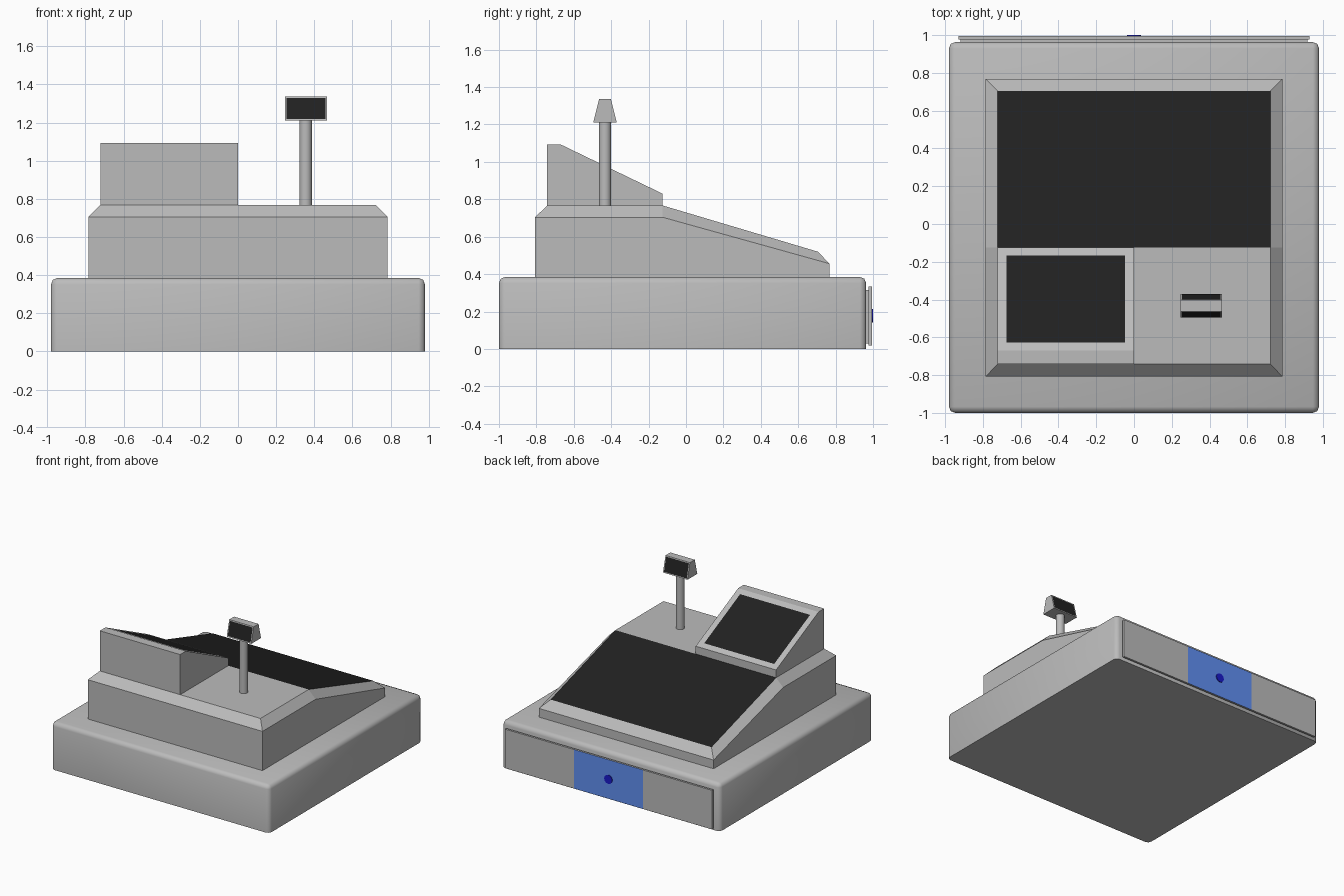
import bpy, bmesh, math

if "Cube" in bpy.data.objects:
    bpy.data.objects.remove(bpy.data.objects["Cube"])


def material(name, color):
    m = bpy.data.materials.new(name)
    m.diffuse_color = (*color, 1)
    m.use_nodes = True
    m.node_tree.nodes["Principled BSDF"].inputs["Base Color"].default_value = m.diffuse_color
    return m


GREY = material("grey", (0.5, 0.5, 0.5))
BLACK = material("black", (0.015, 0.015, 0.015))
BLUE = material("drawer_blue", (0.12, 0.28, 0.9))
DARK_BLUE = material("lock_blue", (0.01, 0.01, 0.6))


def finish(bm, name, *mats):
    bmesh.ops.recalc_face_normals(bm, faces=bm.faces)
    me = bpy.data.meshes.new(name)
    bm.to_mesh(me)
    bm.free()
    ob = bpy.data.objects.new(name, me)
    bpy.context.collection.objects.link(ob)
    for m in mats:
        me.materials.append(m)
    return ob


def smooth(ob, angle):
    bpy.ops.object.select_all(action='DESELECT')
    bpy.context.view_layer.objects.active = ob
    ob.select_set(True)
    bpy.ops.object.shade_smooth_by_angle(angle=math.radians(angle))


def prism(x0, x1, profile):
    """Extrude a (y, z) profile along x."""
    bm = bmesh.new()
    f = bm.faces.new([bm.verts.new((x0, y, z)) for y, z in profile])
    ext = bmesh.ops.extrude_face_region(bm, geom=[f])
    bmesh.ops.translate(bm, vec=(x1 - x0, 0, 0),
                        verts=[v for v in ext['geom'] if isinstance(v, bmesh.types.BMVert)])
    bmesh.ops.recalc_face_normals(bm, faces=bm.faces)
    return bm


def rect(y0, y1, z0, z1):
    return [(y0, z0), (y1, z0), (y1, z1), (y0, z1)]


def cylinder(name, mat, r, depth, sides, loc, rot=(0, 0, 0)):
    bpy.ops.mesh.primitive_cylinder_add(vertices=sides, radius=r, depth=depth,
                                        location=loc, rotation=rot)
    ob = bpy.context.object
    ob.name = name
    ob.data.materials.append(mat)
    smooth(ob, 50)
    return ob


# Base housing: all edges bevelled except the bottom ones
bm = prism(-0.98, 0.98, rect(-1, 0.963, 0, 0.385))
edges = [e for e in bm.edges if max(v.co.z for v in e.verts) > 0.1]
bmesh.ops.bevel(bm, geom=edges, offset=0.033, segments=2, profile=0.5, affect='EDGES')
smooth(finish(bm, "base_housing", GREY), 60)

# Keyboard body: stepped outline, chamfered inwards to a flat deck and sloped key panel
outer = [(-0.807, 0.704), (-0.125, 0.704), (0.767, 0.456)]
inner = [(-0.742, 0.767), (-0.125, 0.767), (0.705, 0.52)]
bm = bmesh.new()
sides = []
for s in (-1, 1):
    low = [bm.verts.new((s * 0.785, y, 0.38)) for y in (-0.807, 0.767)]
    rim = [bm.verts.new((s * 0.785, y, z)) for y, z in outer]
    top = [bm.verts.new((s * 0.722, y, z)) for y, z in inner]
    bm.faces.new([low[0], low[1], rim[2], rim[1], rim[0]])
    for i in (0, 1):
        bm.faces.new([rim[i], rim[i + 1], top[i + 1], top[i]])
    sides.append((low, rim, top))
(la, ra, ta), (lb, rb, tb) = sides
for i in (0, -1):
    bm.faces.new([la[i], lb[i], rb[i], ra[i]])
    bm.faces.new([ra[i], rb[i], tb[i], ta[i]])
bm.faces.new([la[0], la[1], lb[1], lb[0]])
bm.faces.new([ta[0], tb[0], tb[1], ta[1]])
bm.faces.new([ta[1], tb[1], tb[2], ta[2]]).material_index = 1
finish(bm, "keyboard_body", GREY, BLACK)

# Operator screen wedge with inset black display
bm = prism(-0.722, 0, [(-0.742, 0.767), (-0.742, 1.093), (-0.67, 1.093),
                       (-0.125, 0.83), (-0.125, 0.767)])
bm.normal_update()
slope = next(f for f in bm.faces if f.normal.y > 0.2 and f.normal.z > 0.2)
bmesh.ops.inset_individual(bm, faces=[slope], thickness=0.066)
slope.material_index = 1
finish(bm, "operator_screen", GREY, BLACK)

# Customer display: pole and two-sided tapered head
cylinder("display_pole", GREY, 0.033, 0.45, 16, (0.355, -0.433, 0.988))
bm = prism(0.246, 0.466, [(-0.496, 1.21), (-0.37, 1.21), (-0.402, 1.337), (-0.464, 1.337)])
bm.normal_update()
panels = [f for f in bm.faces if abs(f.normal.y) > 0.8]
bmesh.ops.inset_individual(bm, faces=panels, thickness=0.011)
for f in panels:
    f.material_index = 1
finish(bm, "customer_display", GREY, BLACK)

# Cash drawer: recessed neck and front plate with a blue middle third
finish(prism(-0.918, 0.918, rect(0.955, 0.98, 0.03, 0.315)), "drawer_neck", GREY)
bm = prism(-0.93, 0.93, rect(0.977, 0.994, 0.018, 0.335))
for x in (-0.31, 0.31):
    bmesh.ops.bisect_plane(bm, geom=bm.verts[:] + bm.edges[:] + bm.faces[:],
                           plane_co=(x, 0, 0), plane_no=(1, 0, 0))
bm.normal_update()
for f in bm.faces:
    if f.normal.y > 0.9 and abs(f.calc_center_median().x) < 0.1:
        f.material_index = 1
finish(bm, "drawer_front", GREY, BLUE)
cylinder("drawer_lock", DARK_BLUE, 0.036, 0.012, 12, (0, 0.994, 0.177), (math.pi / 2, 0, 0))
